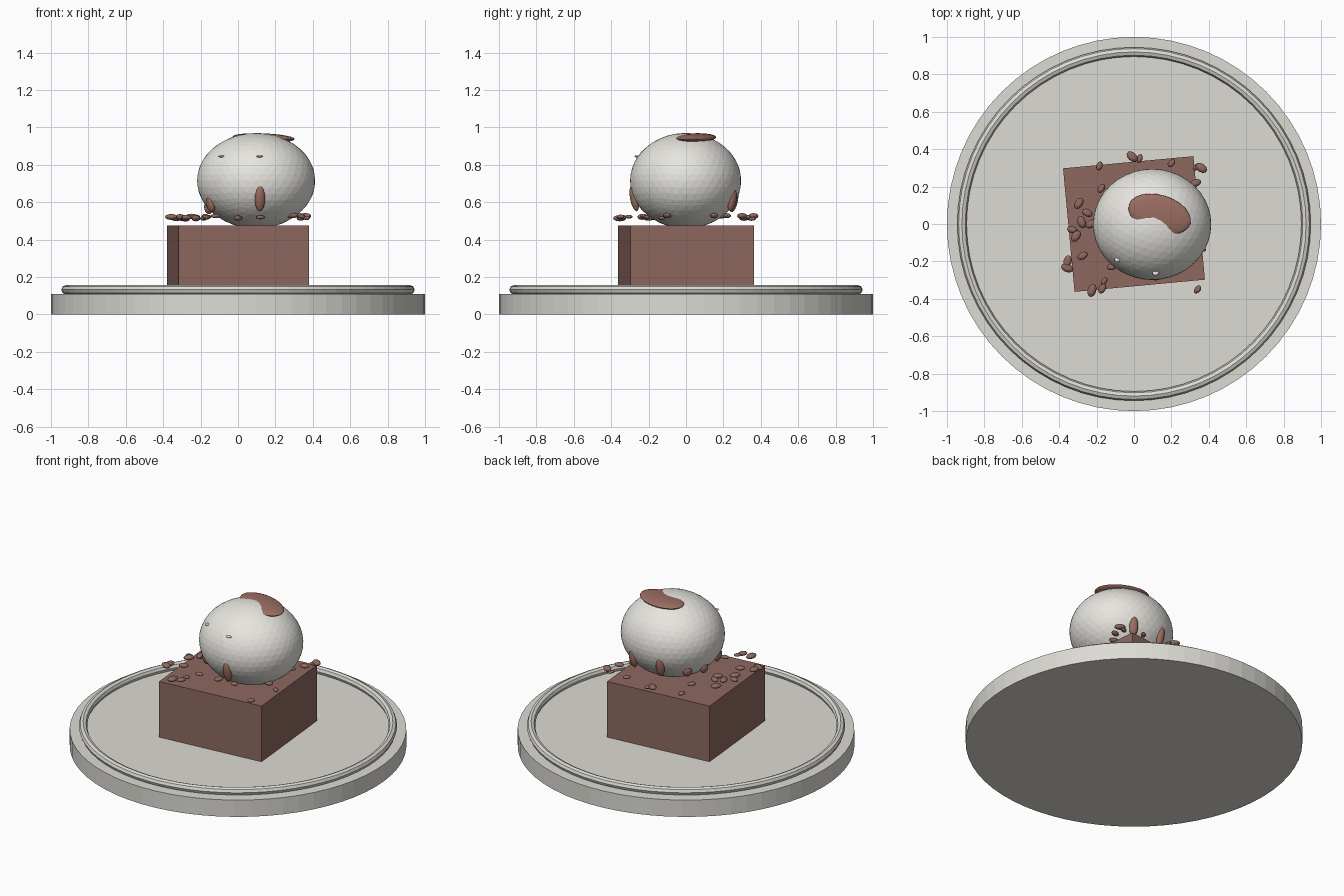
import bpy, math, random
from mathutils import Vector

if "Cube" in bpy.data.objects:
    bpy.data.objects.remove(bpy.data.objects["Cube"])

random.seed(4)


def material(name, rgb):
    m = bpy.data.materials.new(name)
    m.diffuse_color = (*rgb, 1)
    m.use_nodes = True
    m.node_tree.nodes["Principled BSDF"].inputs["Base Color"].default_value = m.diffuse_color
    return m


china = material("plate_grey", (0.72, 0.71, 0.66))
cream = material("cream", (0.80, 0.785, 0.74))
cake = material("cake_brown", (0.27, 0.14, 0.115))
sauce = material("sauce_brown", (0.33, 0.155, 0.12))


def finish(name, mat, smooth=False):
    ob = bpy.context.object
    ob.name = name
    ob.data.materials.append(mat)
    if smooth:
        bpy.ops.object.shade_smooth_by_angle()
    return ob


def blob(name, mat, loc, size, rot=(0, 0, 0), seg=12, rings=8):
    """Stretched ball used for sauce, drips, crumbs and flecks."""
    bpy.ops.mesh.primitive_uv_sphere_add(segments=seg, ring_count=rings, radius=1,
                                         location=loc, rotation=rot)
    bpy.context.object.scale = size
    return finish(name, mat, True)


# Plate: disc and raised ring
bpy.ops.mesh.primitive_cylinder_add(vertices=64, radius=1, depth=0.11, location=(0, 0, 0.055))
finish("plate", china)
bpy.ops.mesh.primitive_torus_add(major_segments=64, minor_segments=8, major_radius=0.92,
                                 minor_radius=0.025, location=(0, 0, 0.132))
finish("plate_ring", china)

# Cake block
bpy.ops.mesh.primitive_cube_add(size=1, location=(0, 0, 0.2925), rotation=(0, 0, 0.093))
bpy.context.object.scale = (0.70, 0.663, 0.365)
finish("cake_block", cake)

# Scoop
centre, radii = Vector((0.097, -0.002, 0.715)), Vector((0.316, 0.297, 0.255))
bpy.ops.mesh.primitive_ico_sphere_add(subdivisions=4, radius=1, location=centre)
bpy.context.object.scale = radii
finish("scoop", cream)

# Sauce pool near the top of the scoop
blob("sauce_pool", sauce, (0.137, 0.052, 0.944), (0.172, 0.102, 0.024),
     (0, 0.04, -0.3), 24, 12)

# Drips around the lower scoop: angle, height, half length
for deg, z, half in [(274, 0.62, 0.07), (208, 0.59, 0.045), (67, 0.61, 0.06),
                     (108, 0.61, 0.065), (143, 0.575, 0.035), (170, 0.57, 0.035)]:
    a = math.radians(deg)
    k = math.sqrt(1 - ((z - centre.z) / radii.z) ** 2)
    loc = (centre.x + radii.x * k * math.cos(a), centre.y + radii.y * k * math.sin(a), z)
    blob("drip", sauce, loc, (0.022, 0.028, half), (0, 0.2, a))

# Small pale flecks
for x, y in [(-0.087, -0.19), (0.116, -0.262)]:
    blob("fleck", cream, (x, y, 0.845), (0.018, 0.014, 0.006), (0, 0, 0.2), 10, 6)

# Crumbs scattered over the cake: x, y
crumbs = [(-.185, .31), (.03, .35), (-.01, .36), (.2, .325), (.335, .305), (.36, .30),
          (-.295, .11), (-.25, .06), (-.28, .01), (-.23, 0), (-.33, -.03), (-.31, -.065),
          (-.357, -.235), (-.355, -.2), (-.275, -.17), (-.12, -.23), (-.16, -.305),
          (-.17, -.345), (-.225, -.355), (.34, -.35), (-.175, .19), (.33, .22),
          (.365, -.13), (0, -.2), (.12, -.21), (.28, .15), (.29, -.1)]
for i, (x, y) in enumerate(crumbs):
    s = random.uniform(0.022, 0.036)
    blob("crumb", cake, (x, y, random.uniform(0.51, 0.53)), (s, s * 0.66, s * 0.45),
         (0, 0, random.uniform(0, math.pi)), 10, 6)
